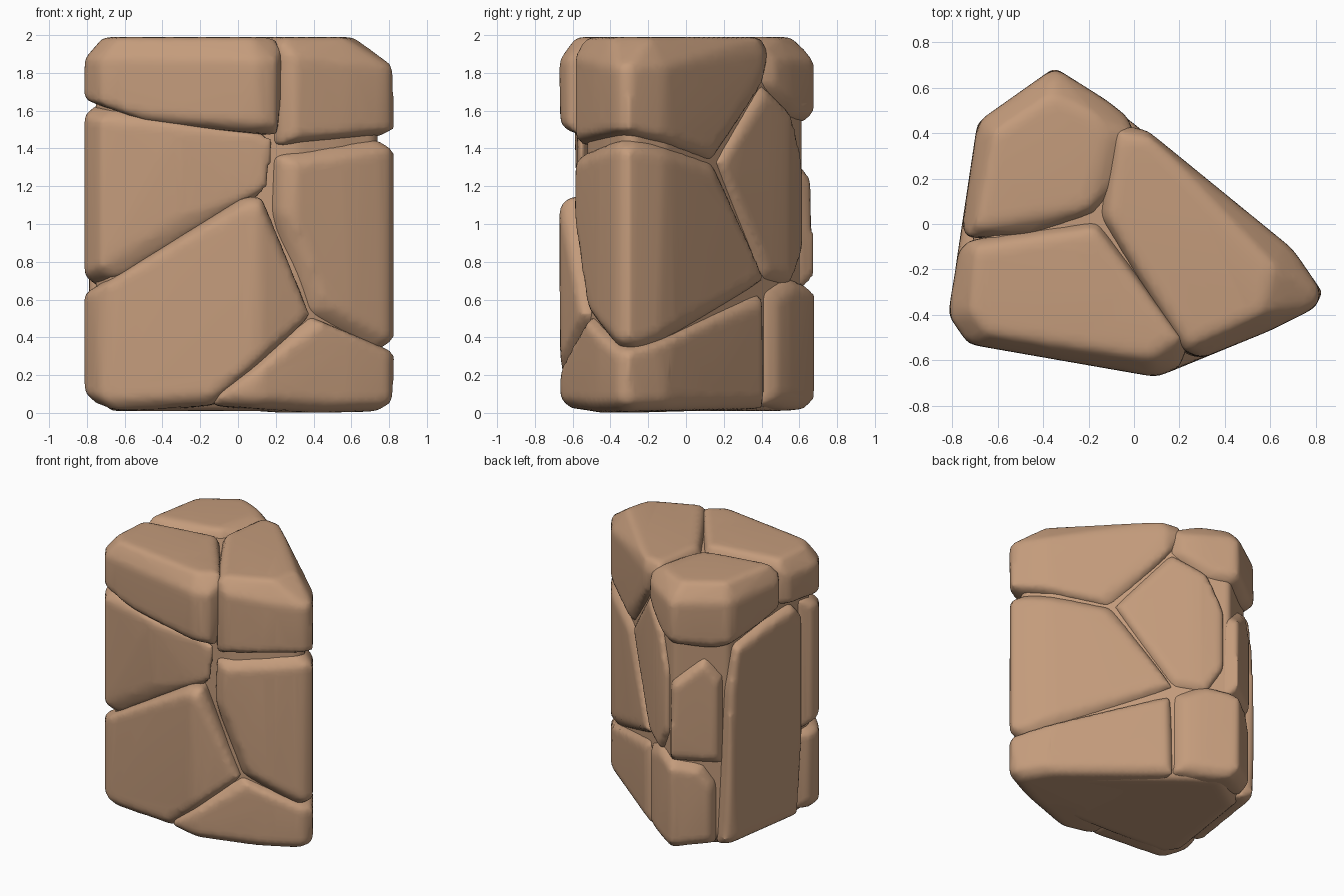
import bpy
import bmesh
from mathutils import Vector

cube = bpy.data.objects.get("Cube")
if cube:
    bpy.data.objects.remove(cube, do_unlink=True)

# Single warm sandstone colour
stone_tan = bpy.data.materials.new("sandstone tan")
stone_tan.use_nodes = True
tan = (0.55, 0.33, 0.2, 1)
stone_tan.diffuse_color = tan
stone_tan.node_tree.nodes["Principled BSDF"].inputs["Base Color"].default_value = tan

AXIS = Vector((-0.1, -0.05))

# Plan outline, anticlockwise: front wall, back wall, side wall
RING = [Vector(p) for p in (
    (-.82, -.4), (-.73, -.53), (.1, -.675), (.35, -.57), (.6, -.47), (.8, -.37), (.83, -.3),
    (.7, -.11), (0, .45), (-.12, .545), (-.35, .69),
    (-.69, .45), (-.77, -.1), (-.82, -.4))]
STEPS = [(b - a).length for a, b in zip(RING, RING[1:])]
TOTAL = sum(STEPS)
FRONT, BACK, SIDE = (0, 6), (6, 10), (10, 13)


def locate(wall, axis, value, z):
    """Distance along the plan outline, and height, of a point on a wall."""
    for i in range(*wall):
        a, b = RING[i][axis], RING[i + 1][axis]
        t = (value - a) / (b - a)
        if 0 <= t <= 1 or i == wall[1] - 1:
            return Vector((sum(STEPS[:i]) + min(t, 1) * STEPS[i], z))


def front(x, z):
    return locate(FRONT, 0, x, z)


def back(y, z):
    return locate(BACK, 1, y, z)


def side(y, z):
    return locate(SIDE, 1, y, z)


def on_wall(s, z, width):
    """Space position of an unrolled wall point, drawn in towards the axis."""
    s %= TOTAL
    for i, step in enumerate(STEPS):
        if s <= step:
            break
        s -= step
    p = RING[i].lerp(RING[i + 1], min(s / step, 1))
    return (AXIS + (p - AXIS) * width).to_3d() + Vector((0, 0, z))


def inset(points, gap):
    """Shrink a loop of points by a set margin on each axis."""
    low = [min(p[k] for p in points) for k in (0, 1)]
    high = [max(p[k] for p in points) for k in (0, 1)]
    result = []
    for p in points:
        q = p.copy()
        for k in (0, 1):
            half = (high[k] - low[k]) / 2
            centre = low[k] + half
            q[k] = centre + (p[k] - centre) * (1 - gap / half)
        result.append(q)
    return result


def build(name, cloud, rounding):
    """Convex hull of a point cloud with its edges worn round."""
    bm = bmesh.new()
    verts = [bm.verts.new(p) for p in cloud]
    bmesh.ops.convex_hull(bm, input=verts)
    loose = [v for v in bm.verts if not v.link_faces]
    bmesh.ops.delete(bm, geom=loose, context="VERTS")
    bmesh.ops.recalc_face_normals(bm, faces=bm.faces)
    mesh = bpy.data.meshes.new(name)
    bm.to_mesh(mesh)
    bm.free()
    mesh.materials.append(stone_tan)
    obj = bpy.data.objects.new(name, mesh)
    bpy.context.collection.objects.link(obj)
    remesh = obj.modifiers.new("even skin", "REMESH")
    remesh.mode = "VOXEL"
    remesh.voxel_size = 0.025
    remesh.use_smooth_shade = True
    wear = obj.modifiers.new("worn edges", "SMOOTH")
    wear.factor = 0.5
    wear.iterations = rounding
    thin = obj.modifiers.new("broad facets", "DECIMATE")
    thin.ratio = 0.3


def make_stone(name, outline, tops=(), extra=(), gap=0.055, face=1.0):
    """Stone bounded by joint centre lines, with a raised face and sloped sides."""
    first = outline[0].x
    loop = [Vector((p.x + round((first - p.x) / TOTAL) * TOTAL, p.y)) for p in outline]
    dense = [a.lerp(b, k / 8) for a, b in zip(loop, loop[1:] + loop[:1]) for k in range(8)]
    cloud = [on_wall(p.x, p.y, face) for p in inset(dense, gap)]
    cloud += [on_wall(p.x, p.y, face * w) for p in dense for w in (.91, .55)]
    if tops:
        flat = [Vector(p) for p in tops]
        cloud += [p.to_3d() + Vector((0, 0, 1.99)) for p in inset(flat, .045)]
        cloud += [p.to_3d() + Vector((0, 0, 1.91)) for p in flat]
    build(name, cloud + [Vector(p) for p in extra], 6)


# Core that shows at the bottom of the joints
core = []
for height, width in ((.01, .8), (.09, .91), (1.8, .91), (1.93, .78)):
    core += [on_wall(sum(STEPS[:i]), height, width) for i in range(len(STEPS)) if i != 2]
build("core", core, 3)

# Three cap stones
make_stone("cap_front", [
    front(-.78, 1.64), front(-.5, 1.53), front(.25, 1.47), front(.25, 1.92),
    front(-.7, 1.93), side(-.07, 1.93), side(-.07, 1.66)],
    tops=[(-.76, -.4), (-.68, -.51), (.1, -.63), (.24, -.53), (-.16, .02), (-.74, -.08)])
make_stone("cap_right", [
    front(.25, 1.42), front(.8, 1.47), back(-.25, 1.46), back(.15, 1.33), back(.44, 1.76),
    back(.44, 1.92), back(-.1, 1.88), front(.7, 1.88), front(.25, 1.94)],
    tops=[(.25, -.57), (.6, -.42), (.66, -.2), (.05, .42), (-.1, .44), (-.16, .04)])
make_stone("cap_back", [
    back(.44, 1.74), back(.6, 1.56), side(.52, 1.5), side(.1, 1.6), side(-.07, 1.66),
    side(-.06, 1.92), side(.5, 1.92), back(.6, 1.92), back(.44, 1.93)],
    tops=[(-.74, -.06), (-.17, .04), (-.08, .4), (-.15, .52), (-.36, .61), (-.65, .42)])

# Front wall stones
make_stone("middle_front", [
    front(-.68, .72), front(-.68, 1.6), side(-.28, 1.64), side(-.28, .66)],
    extra=[(-.3, -.575, 1.04), (-.3, -.59, 1.52), (.04, -.58, 1.15),
           (.2, -.57, 1.22), (.22, -.57, 1.46)])
make_stone("lower_front", [
    side(-.25, .63), front(-.78, .64), front(.05, 1.14), front(.15, 1.15), front(.43, .51),
    front(-.14, .04), front(-.7, .01), side(-.25, .08)])

# Stones wrapping the sharp right-hand corner
make_stone("middle_right", [
    front(.25, 1.36), front(.8, 1.45), back(-.25, 1.44), back(.16, 1.32), back(.45, .7),
    back(-.25, .33), front(.8, .33), front(.43, .53), front(.24, 1.06)])
make_stone("lower_right", [
    front(-.15, .04), front(.43, .51), front(.8, .31), back(-.26, .33), back(.44, .64),
    back(.45, .02), back(-.2, .01), front(.5, 0)])

# Back wall stones
make_stone("upper_back", [
    back(.17, 1.33), back(.44, 1.75), back(.6, 1.6), back(.67, 1.3), back(.67, .85),
    back(.6, .66), back(.45, .7)], face=.985)
make_stone("lower_back", [
    back(.45, .04), back(.45, .64), back(.58, .72), side(.56, .64), side(.5, .5),
    side(.5, .05), back(.66, .01)])
make_stone("ridge_back", [
    side(.47, .64), side(.47, 1.3), side(.55, 1.45), back(.67, 1.25), back(.66, .66)],
    face=.985)

# Broad slab on the remaining wall
make_stone("side_slab", [
    side(-.24, .04), side(-.29, .62), side(-.29, 1.55), side(-.2, 1.65), side(.1, 1.6),
    side(.42, 1.52), side(.47, 1.2), side(.47, .5), side(.5, .04)], gap=.04)
